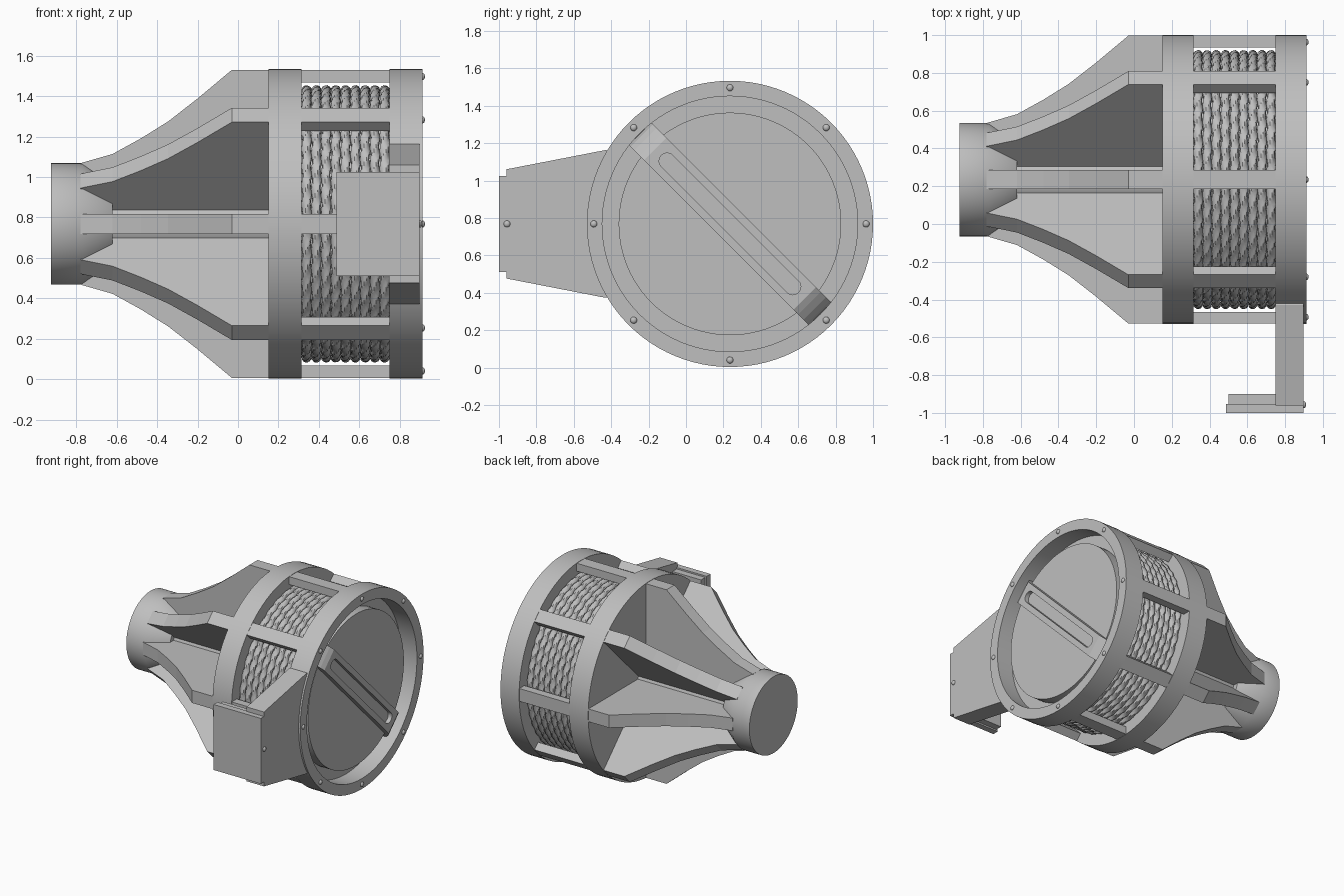
import bpy, bmesh
from math import sin, cos, pi, radians
from mathutils import Vector, Matrix

cube = bpy.data.objects.get("Cube")
if cube:
    bpy.data.objects.remove(cube, do_unlink=True)

AXIS = Vector((0, 0.235, 0.768))   # the body turns about a line along x
R = 0.765                          # outer radius of the body
EIGHTHS = [i * pi / 4 for i in range(8)]

grey = bpy.data.materials.new("plain grey")
grey.use_nodes = True
grey.diffuse_color = (0.52, 0.52, 0.52, 1)
grey.node_tree.nodes["Principled BSDF"].inputs["Base Color"].default_value = grey.diffuse_color


def finish(name, bm, turn=0, smooth=False):
    """Turn a bmesh into an object placed on the body axis."""
    bmesh.ops.recalc_face_normals(bm, faces=bm.faces)
    mesh = bpy.data.meshes.new(name)
    bm.to_mesh(mesh)
    bm.free()
    mesh.materials.append(grey)
    ob = bpy.data.objects.new(name, mesh)
    bpy.context.collection.objects.link(ob)
    ob.matrix_world = Matrix.Translation(AXIS) @ Matrix.Rotation(turn, 4, 'X')
    if smooth:
        bpy.ops.object.select_all(action='DESELECT')
        ob.select_set(True)
        bpy.context.view_layer.objects.active = ob
        bpy.ops.object.shade_smooth_by_angle(angle=radians(35))
    return ob


def prism(name, points, depth, turn=0):
    """Extrude a flat outline along a vector."""
    bm = bmesh.new()
    face = bm.faces.new([bm.verts.new(p) for p in points])
    new = bmesh.ops.extrude_face_region(bm, geom=[face])["geom"]
    moved = [v for v in new if isinstance(v, bmesh.types.BMVert)]
    bmesh.ops.translate(bm, verts=moved, vec=depth)
    return finish(name, bm, turn)


def radial(name, profile, width, turn):
    """Plate with an (x, radius) outline, turned about the axis."""
    return prism(name, [(x, -width / 2, r) for x, r in profile], (0, width, 0), turn)


def sweep(name, section, steps, closed):
    """Revolve section(theta), a list of (x, radius), about the axis."""
    bm = bmesh.new()
    rings = []
    for i in range(steps):
        t = 2 * pi * i / steps
        rings.append([bm.verts.new((x, r * sin(t), r * cos(t))) for x, r in section(t)])
    n = len(rings[0])
    for i in range(steps):
        a, b = rings[i - 1], rings[i]
        for j in range(n if closed else n - 1):
            k = (j + 1) % n
            bm.faces.new((a[j], a[k], b[k], b[j]))
    if not closed:
        bm.faces.new([ring[0] for ring in rings])
        bm.faces.new([ring[-1] for ring in rings])
    return finish(name, bm, 0, True)


def lathe(name, profile, closed=False):
    return sweep(name, lambda t: profile, 96, closed)


def arc(cy, cz, r, start, end, n):
    return [(cy + r * cos(start + (end - start) * i / n),
             cz + r * sin(start + (end - start) * i / n)) for i in range(n + 1)]


# Nose cap tapering into the central shaft
lathe("nose_cap", [(-0.925, 0.3), (-0.77, 0.3), (-0.62, 0.197),
                   (-0.62, 0.157), (0.16, 0.157)])

# Collar, drum and open end flange
lathe("collar", [(0.15, R), (0.315, R)])
lathe("drum", [(0.31, 0.643), (0.76, 0.643)])
lathe("end_flange", [(0.75, 0.683), (0.75, R), (0.912, R), (0.912, 0.683)], closed=True)
lathe("flange_floor", [(0.752, 0.7), (0.775, 0.7)])
lathe("end_disc", [(0.77, 0.595), (0.86, 0.595)])

# Curved ribs and straight cage bars
rib = [(-0.78, 0.0), (-0.78, 0.3), (-0.62, 0.346), (-0.48, 0.423), (-0.345, 0.507),
       (-0.2, 0.62), (-0.03, 0.762), (0.16, 0.762), (0.16, 0.0)]
bar = [(0.31, 0.7), (0.31, 0.762), (0.76, 0.762), (0.76, 0.7)]
for a in EIGHTHS:
    radial("rib", rib, 0.1, a)
    radial("cage_bar", bar, 0.1, a)

# Twisted rope wound on the drum
TURNS, PITCH = 9, 0.0483
for i in range(TURNS):
    middle = 0.315 + PITCH * (i + 0.5)

    def strand(t, cx=middle, phase=i * 1.7):
        pts = []
        for j in range(14):
            p = 2 * pi * j / 14
            r = 0.0225 + 0.0032 * cos(3 * p + 42 * t + phase)
            pts.append((cx + r * cos(p), 0.661 + r * sin(p)))
        return pts
    sweep("rope_turn", strand, 288, True)

# Diagonal grip with falling ends and a rounded slot
half = [(0.79, 0.68), (0.83, 0.668), (0.862, 0.64), (0.89, 0.6), (0.908, 0.565)]
grip = radial("grip", half + [(x, -r) for x, r in reversed(half)], 0.17, pi / 4)
slot = arc(0, 0.475, 0.043, 0, pi, 12) + arc(0, -0.475, 0.043, pi, 2 * pi, 12)
cutter = prism("slot_cutter", [(0.875, y, z) for y, z in slot], (0.1, 0, 0), pi / 4)
cutter.hide_render = True
cut = grip.modifiers.new("slot", 'BOOLEAN')
cut.operation = 'DIFFERENCE'
cut.solver = 'EXACT'
cut.object = cutter
bpy.context.view_layer.objects.active = grip
bpy.ops.object.modifier_apply(modifier=cut.name)
bpy.data.objects.remove(cutter, do_unlink=True)

# Side arm, with its inner edge following the flange
edge = [(-1.195, 0.292), (-0.665, 0.395)]
outline = edge + arc(0, 0, 0.715, pi - 0.56, pi + 0.56, 16) + [(y, -z) for y, z in reversed(edge)]
prism("side_arm", [(0.748, y, z) for y, z in outline], (0.15, 0, 0))


def box(name, low, high):
    (x0, y0, z0), (x1, y1, z1) = low, high
    return prism(name, [(x0, y0, z0), (x1, y0, z0), (x1, y1, z0), (x0, y1, z0)], (0, 0, z1 - z0))


# Mounting plate at the end of the arm, with a thicker pad behind
box("mounting_plate", (0.487, -1.235, -0.257), (0.898, -1.187, 0.257))
box("plate_pad", (0.5, -1.19, -0.245), (0.76, -1.135, 0.245))


# Round-headed screws
def screw(x, y, z):
    bm = bmesh.new()
    bmesh.ops.create_uvsphere(bm, u_segments=12, v_segments=8, radius=0.018)
    bmesh.ops.scale(bm, verts=bm.verts, vec=(0.7, 1, 1))
    bmesh.ops.translate(bm, verts=bm.verts, vec=(x, y, z))
    finish("screw", bm, 0, True)


for a in EIGHTHS:
    screw(0.912, 0.728 * sin(a), 0.728 * cos(a))
screw(0.899, -1.192, 0)
